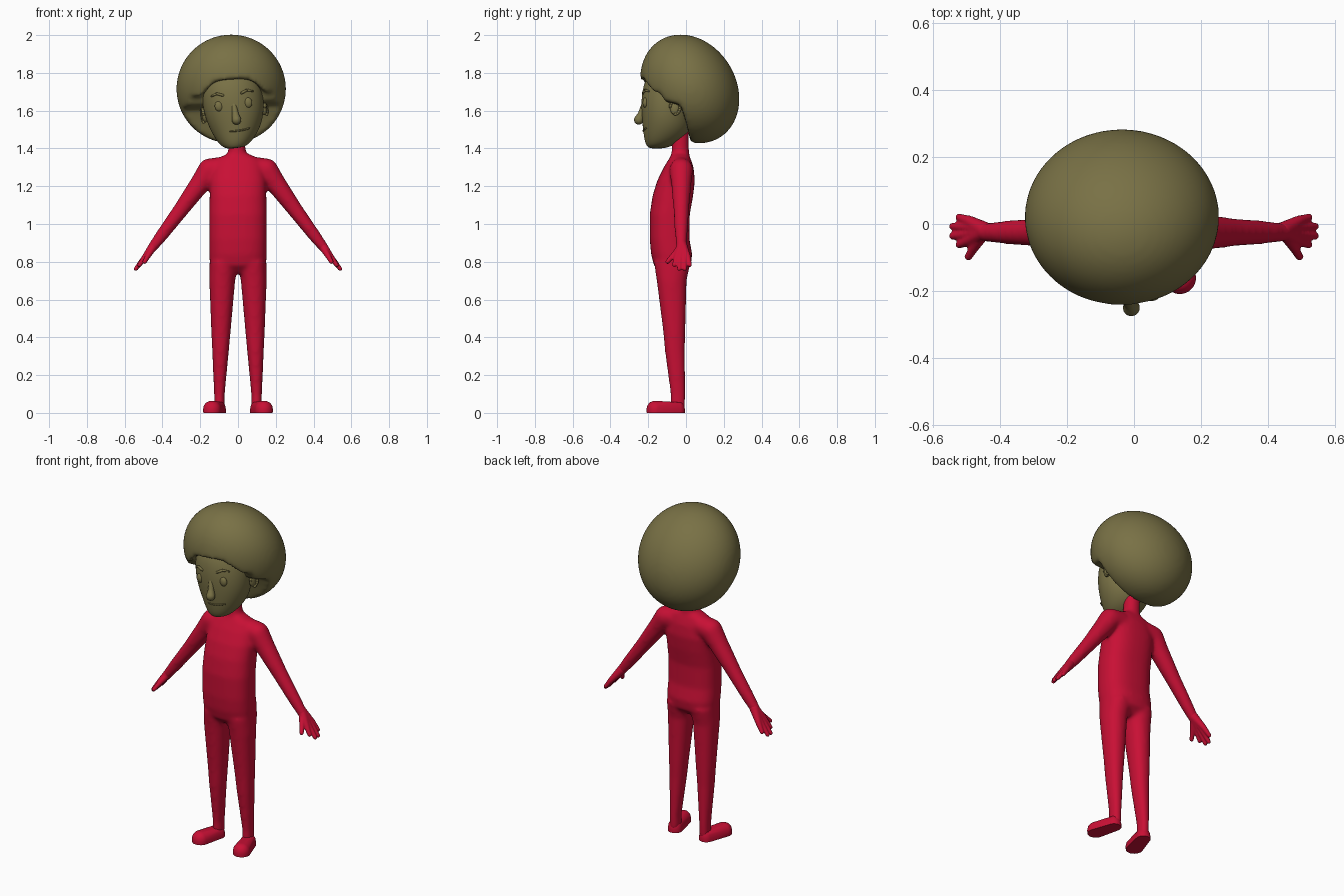
import bpy, bmesh, math
from mathutils import Matrix, Vector

if "Cube" in bpy.data.objects:
    bpy.data.objects.remove(bpy.data.objects["Cube"])


def material(name, rgb):
    m = bpy.data.materials.new(name)
    m.diffuse_color = (*rgb, 1)
    m.use_nodes = True
    m.node_tree.nodes["Principled BSDF"].inputs["Base Color"].default_value = m.diffuse_color
    return m


RED = material("red suit", (0.58, 0.005, 0.035))
OLIVE = material("olive skin and hair", (0.19, 0.165, 0.06))
# The head leans a little towards -x
PIVOT = Vector((-0.02, 0, 1.6))
TILT = Matrix.Translation(PIVOT) @ Matrix.Rotation(math.radians(-7), 4, 'Y') @ Matrix.Translation(-PIVOT)


def finish(name, bm, mat):
    bmesh.ops.recalc_face_normals(bm, faces=bm.faces)
    me = bpy.data.meshes.new(name)
    bm.to_mesh(me)
    bm.free()
    me.materials.append(mat)
    ob = bpy.data.objects.new(name, me)
    bpy.context.collection.objects.link(ob)
    me.shade_smooth()
    return ob


def bake(ob):
    """Apply every modifier on an object."""
    dg = bpy.context.evaluated_depsgraph_get()
    me = bpy.data.meshes.new_from_object(ob.evaluated_get(dg))
    ob.modifiers.clear()
    ob.data = me
    me.shade_smooth()


def blend(ob, voxel, steps):
    """Fuse overlapping volumes into one soft skin."""
    r = ob.modifiers.new("fuse", 'REMESH')
    r.mode = 'VOXEL'
    r.voxel_size = voxel
    s = ob.modifiers.new("soften", 'SMOOTH')
    s.factor = 0.5
    s.iterations = steps
    bake(ob)


def loft(bm, rings, n=32, power=2.0):
    """Rings are (z, x_min, x_max, y_front, y_back)."""
    loops = []
    for z, x0, x1, y0, y1 in rings:
        loop = []
        for i in range(n):
            a = 2 * math.pi * i / n
            c, s = math.cos(a), math.sin(a)
            px = math.copysign(abs(c) ** (2 / power), c)
            py = math.copysign(abs(s) ** (2 / power), s)
            loop.append(bm.verts.new(((x0 + x1) / 2 + px * (x1 - x0) / 2,
                                      (y0 + y1) / 2 + py * (y1 - y0) / 2, z)))
        loops.append(loop)
    for a, b in zip(loops, loops[1:]):
        for i in range(n):
            j = (i + 1) % n
            bm.faces.new((a[i], a[j], b[j], b[i]))
    bm.faces.new(loops[0])
    bm.faces.new(loops[-1])


def ball(bm, centre, size, u=24, v=16):
    m = Matrix.Translation(centre) @ Matrix.Diagonal((*size, 1))
    return bmesh.ops.create_uvsphere(bm, u_segments=u, v_segments=v, radius=1, matrix=m)['verts']


def limb(bm, pts, n=16):
    """Tapered rounded tube through points (x, y, z, radius)."""
    for p in pts:
        ball(bm, p[:3], (p[3],) * 3, n, n // 2)
    for p, q in zip(pts, pts[1:]):
        a, b = Vector(p[:3]), Vector(q[:3])
        d = b - a
        m = Matrix.Translation((a + b) / 2) @ d.to_track_quat('Z', 'Y').to_matrix().to_4x4()
        bmesh.ops.create_cone(bm, cap_ends=True, segments=n, radius1=p[3], radius2=q[3],
                              depth=d.length, matrix=m)


# Body: torso, neck, legs and arms fused together
bm = bmesh.new()
loft(bm, [(z, -w, w, f, b) for z, w, f, b in [
    (0.74, 0.10, -0.13, -0.02), (0.78, 0.148, -0.17, 0.025), (0.84, 0.152, -0.185, 0.033),
    (0.92, 0.152, -0.192, 0.018), (1.05, 0.152, -0.192, 0.02), (1.15, 0.15, -0.177, 0.038),
    (1.23, 0.15, -0.152, 0.047), (1.30, 0.135, -0.118, 0.04), (1.345, 0.115, -0.09, 0.025),
    (1.37, 0.06, -0.075, 0.012)]], power=2.5)
limb(bm, [(0, -0.03, 1.31, 0.055), (-0.006, -0.03, 1.40, 0.046), (-0.01, -0.03, 1.50, 0.046)], 24)
for s in (1, -1):
    loft(bm, [(z, s * a, s * b, f, k) for z, a, b, f, k in [
        (0.80, 0.0, 0.15, -0.17, 0.025), (0.70, 0.015, 0.152, -0.155, 0.003),
        (0.44, 0.038, 0.142, -0.122, -0.003), (0.33, 0.048, 0.137, -0.112, -0.006),
        (0.10, 0.07, 0.127, -0.082, -0.003), (0.02, 0.07, 0.127, -0.082, -0.005)]], power=2.2)
    limb(bm, [(s * x, -0.025, z, r) for x, z, r in [
        (0.09, 1.295, 0.06), (0.15, 1.285, 0.063), (0.20, 1.215, 0.054), (0.30, 1.078, 0.042),
        (0.40, 0.945, 0.034), (0.455, 0.873, 0.027)]], 24)
blend(finish("body", bm, RED), 0.01, 12)

for s, side in ((1, "left"), (-1, "right")):
    # Hand: palm, four fingers and a thumb
    bm = bmesh.new()
    for y, tx, ty, tz in [(0.008, 0.522, 0.02, 0.783), (-0.01, 0.541, -0.007, 0.762),
                          (-0.03, 0.541, -0.036, 0.762), (-0.048, 0.522, -0.062, 0.783)]:
        limb(bm, [(s * 0.44, -0.022, 0.893, 0.027), (s * 0.49, y, 0.828, 0.017),
                  (s * tx, ty, tz, 0.0115)], 12)
    limb(bm, [(s * 0.455, -0.035, 0.868, 0.02), (s * 0.48, -0.075, 0.825, 0.014),
              (s * 0.494, -0.098, 0.80, 0.012)], 12)
    blend(finish(side + "_hand", bm, RED), 0.005, 3)

    # Shoe: hull of a heel and a toe outline, toes turned out
    bm = bmesh.new()
    for cx, cy, r, layers in [
            (0.104, -0.046, 0.040, [(0, 1), (0.02, 1), (0.04, 0.9), (0.055, 0.7)]),
            (0.137, -0.161, 0.048, [(0, 0.97), (0.02, 1), (0.04, 0.9), (0.055, 0.65), (0.063, 0.3)])]:
        for z, k in layers:
            for i in range(28):
                a = 2 * math.pi * i / 28
                bm.verts.new((s * (cx + r * k * math.cos(a)), cy + r * k * math.sin(a), z))
    res = bmesh.ops.convex_hull(bm, input=bm.verts)
    bmesh.ops.delete(bm, geom=[v for v in bm.verts if not v.link_faces], context='VERTS')
    shoe = finish(side + "_shoe", bm, RED)
    shoe.data.set_sharp_from_angle(angle=math.radians(50))

# Head
bm = bmesh.new()
loft(bm, [(z, c - w, c + w, f, b) for z, c, w, f, b in [
    (1.402, -0.035, 0.035, -0.195, -0.12), (1.412, -0.035, 0.065, -0.207, -0.08),
    (1.44, -0.03, 0.095, -0.22, -0.02), (1.50, -0.022, 0.132, -0.228, 0.03),
    (1.58, -0.02, 0.158, -0.236, 0.03), (1.68, -0.02, 0.165, -0.238, 0.04),
    (1.78, -0.02, 0.15, -0.215, 0.04), (1.84, -0.02, 0.09, -0.14, 0.0)]])
bm.transform(TILT)
head = finish("head", bm, OLIVE)
head.modifiers.new("round", 'SUBSURF').levels = 2
bake(head)


def face_y(x, w=0.163):
    return -0.1 - 0.136 * math.sqrt(max(0, 1 - (x / w) ** 2))


# Eyes, brows and ears
for s, side in ((1, "left"), (-1, "right")):
    bm = bmesh.new()
    ball(bm, (-0.02 + s * 0.078, face_y(0.078) + 0.004, 1.633), (0.022, 0.014, 0.027))
    bm.transform(TILT)
    finish(side + "_eye", bm, OLIVE)
    bm = bmesh.new()
    limb(bm, [(-0.02 + s * x, face_y(x) + 0.002, z, r) for x, z, r in [
        (0.05, 1.688, 0.007), (0.08, 1.70, 0.007), (0.112, 1.69, 0.004)]], 10)
    bm.transform(TILT)
    finish(side + "_brow", bm, OLIVE)
    bm = bmesh.new()
    ball(bm, (-0.02 + s * 0.158, -0.058, 1.595), (0.016, 0.026, 0.038))
    rim = [(-0.02 + s * (0.168 + 0.004 * math.cos(a)), -0.058 + 0.026 * math.cos(a),
            1.595 + 0.036 * math.sin(a), 0.008)
           for a in [math.radians(d) for d in range(-90, 171, 20)]]
    limb(bm, rim, 10)
    bm.transform(TILT)
    finish(side + "_ear", bm, OLIVE)

# Nose
bm = bmesh.new()
limb(bm, [(-0.018, -0.222, 1.635, 0.014), (-0.016, -0.238, 1.58, 0.018),
          (-0.014, -0.25, 1.55, 0.026)], 20)
bm.transform(TILT)
blend(finish("nose", bm, OLIVE), 0.005, 4)

# Mouth
bm = bmesh.new()
limb(bm, [(-0.012 + x, -0.0985 - 0.1275 * math.sqrt(1 - (x / 0.13) ** 2),
           1.492 + 1.5 * x * x, 0.0045) for x in [-0.06 + 0.015 * i for i in range(9)]], 10)
bm.transform(TILT)
finish("mouth", bm, OLIVE)

# Hair: leaning round mass with an arched opening for the face
bm = bmesh.new()
for v in ball(bm, (-0.036, 0.02, 1.715), (0.29, 0.258, 0.288), 64, 40):
    v.co.y -= 0.17 * (v.co.z - 1.715)
hair = finish("hair", bm, OLIVE)

bm = bmesh.new()
outline = [(-0.5, 1.77), (-0.135, 1.765), (-0.112, 1.64), (-0.03, 1.62),
           (-0.005, 1.55), (0.025, 1.44), (0.03, 1.3), (-0.5, 1.3)]
rows = []
for i in range(33):
    x = -0.48 + 0.03 * i
    drop = min(0.08, 0.09 * (x / 0.165) ** 4)
    rows.append([bm.verts.new((x - 0.02, y, z - drop if z > 1.7 else z)) for y, z in outline])
for a, b in zip(rows, rows[1:]):
    for i in range(8):
        j = (i + 1) % 8
        bm.faces.new((a[i], a[j], b[j], b[i]))
bm.faces.new(rows[0])
bm.faces.new(rows[-1])
bm.transform(Matrix.Translation(PIVOT) @ Matrix.Rotation(math.radians(-3), 4, 'Y') @ Matrix.Translation(-PIVOT))
cutter = finish("face_opening_cutter", bm, OLIVE)
cutter.hide_render = True
cut = hair.modifiers.new("opening", 'BOOLEAN')
cut.operation = 'DIFFERENCE'
cut.object = cutter
bake(hair)
bpy.data.objects.remove(cutter)
blend(hair, 0.012, 10)
